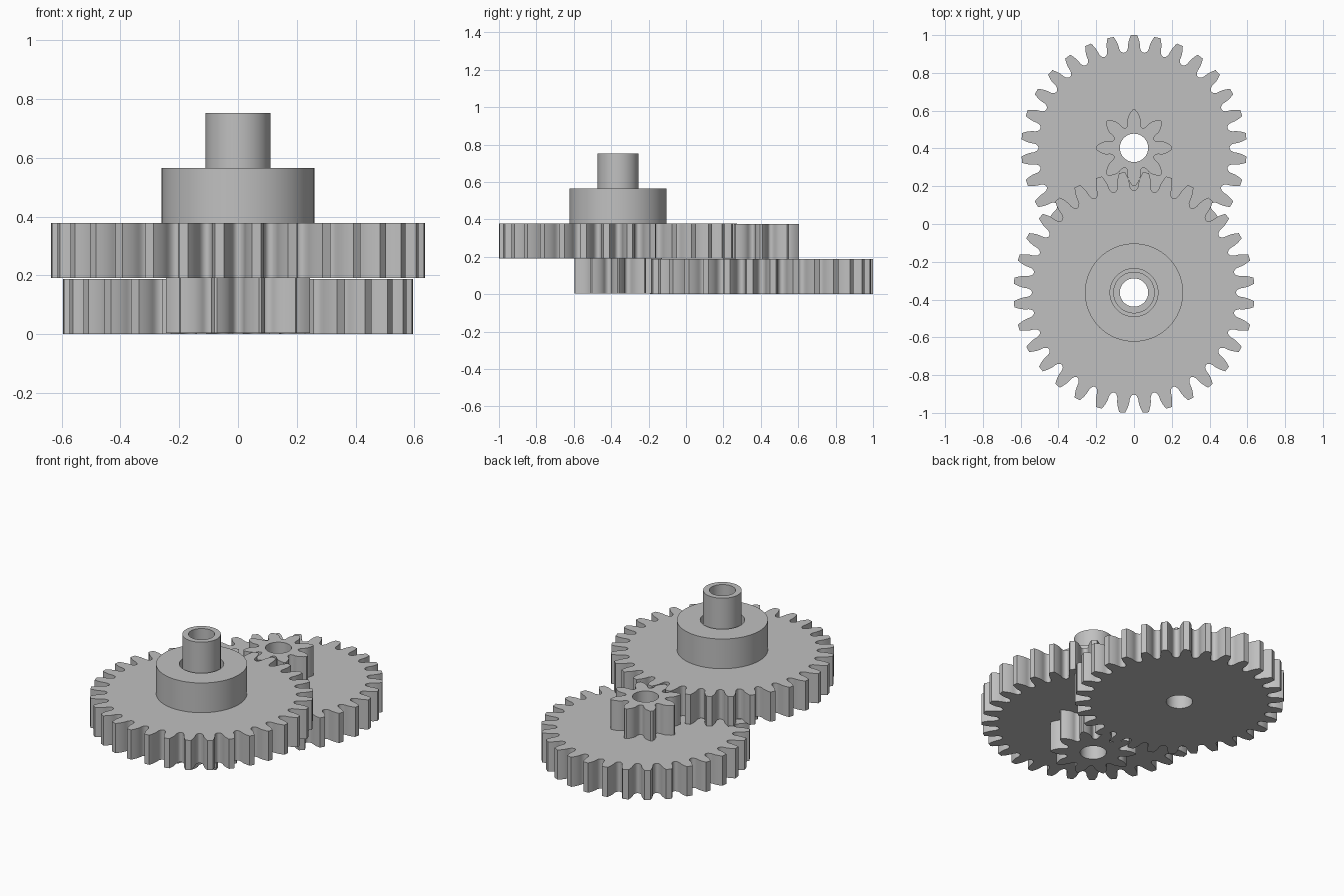
import bpy
import bmesh
from math import pi, sin, cos, tan, acos, radians

cube = bpy.data.objects.get("Cube")
if cube:
    bpy.data.objects.remove(cube, do_unlink=True)

# Single plain material
grey = bpy.data.materials.new("plain_grey")
grey.use_nodes = True
grey.diffuse_color = (0.53, 0.53, 0.53, 1)
grey.node_tree.nodes["Principled BSDF"].inputs["Base Color"].default_value = grey.diffuse_color

MODULE = 0.0383
PRESSURE = radians(20)
BORE = 0.075
LAYER = 0.1872
LIFT = 0.004            # running clearance under the upper shaft
IDLER_Y, DRIVE_Y = 0.403, -0.363


def involute(angle):
    return tan(angle) - angle


def circle(radius, count=64):
    return [(radius * cos(2 * pi * i / count), radius * sin(2 * pi * i / count))
            for i in range(count)]


def gear_outline(teeth, tip, root, shift, phase):
    """Involute teeth with rounded gaps; shift is the profile shift in modules."""
    pitch = MODULE * teeth / 2
    base = pitch * cos(PRESSURE)
    thick = MODULE * (pi / 2 + 2 * shift * tan(PRESSURE))
    half_base = thick / (2 * pitch) + involute(PRESSURE)
    half = []
    for i in range(6):
        r = tip + (base - tip) * i / 5
        half.append((r, half_base - involute(acos(min(1, base / r)))))
    gap = pi / teeth - half_base
    for i in range(1, 6):
        t = pi / 2 * i / 5
        half.append((base - (base - root) * sin(t), half_base + gap * (1 - cos(t))))
    tooth = [(r, -a) for r, a in reversed(half[:-1])] + half
    return [(r * cos(a + phase + 2 * pi * k / teeth), r * sin(a + phase + 2 * pi * k / teeth))
            for k in range(teeth) for r, a in tooth]


def bored_solid(name, outline, bore, y, z, height):
    """Extrude an outline with a round hole through it."""
    bm = bmesh.new()
    edges = []
    for loop in (outline, circle(bore)):
        verts = [bm.verts.new((px, py, 0)) for px, py in loop]
        edges += [bm.edges.new((v, verts[i - 1])) for i, v in enumerate(verts)]
    bmesh.ops.triangle_fill(bm, edges=edges, use_beauty=True)
    top = bmesh.ops.extrude_face_region(bm, geom=bm.faces[:], use_keep_orig=True)
    moved = [g for g in top["geom"] if isinstance(g, bmesh.types.BMVert)]
    bmesh.ops.translate(bm, verts=moved, vec=(0, 0, height))
    bmesh.ops.recalc_face_normals(bm, faces=bm.faces[:])
    mesh = bpy.data.meshes.new(name)
    bm.to_mesh(mesh)
    bm.free()
    mesh.materials.append(grey)
    obj = bpy.data.objects.new(name, mesh)
    obj.location = (0, y, z)
    bpy.context.collection.objects.link(obj)
    bpy.ops.object.select_all(action="DESELECT")
    obj.select_set(True)
    bpy.context.view_layer.objects.active = obj
    bpy.ops.object.shade_smooth_by_angle(angle=radians(30))
    return obj


# Lower compound gear: large wheel with a small pinion on top
bored_solid("lower_wheel", gear_outline(30, 0.597, 0.506, -0.33, pi / 2),
            BORE, IDLER_Y, 0, LAYER)
bored_solid("lower_wheel_pinion", gear_outline(8, 0.202, 0.115, 0.33, 0),
            BORE, IDLER_Y, LAYER, LAYER)

# Upper compound gear: pinion below, large wheel, collar and hollow shaft
bored_solid("upper_wheel_pinion", gear_outline(10, 0.245, 0.153, 0.33, 0),
            BORE, DRIVE_Y, LIFT, LAYER)
bored_solid("upper_wheel", gear_outline(32, 0.638, 0.54, -0.33, pi / 32),
            BORE, DRIVE_Y, LIFT + LAYER, LAYER)
bored_solid("collar", circle(0.26), 0.127, DRIVE_Y, LIFT + 2 * LAYER, LAYER)
bored_solid("hollow_shaft", circle(0.11), BORE, DRIVE_Y, LIFT + 2 * LAYER, 2 * LAYER)
